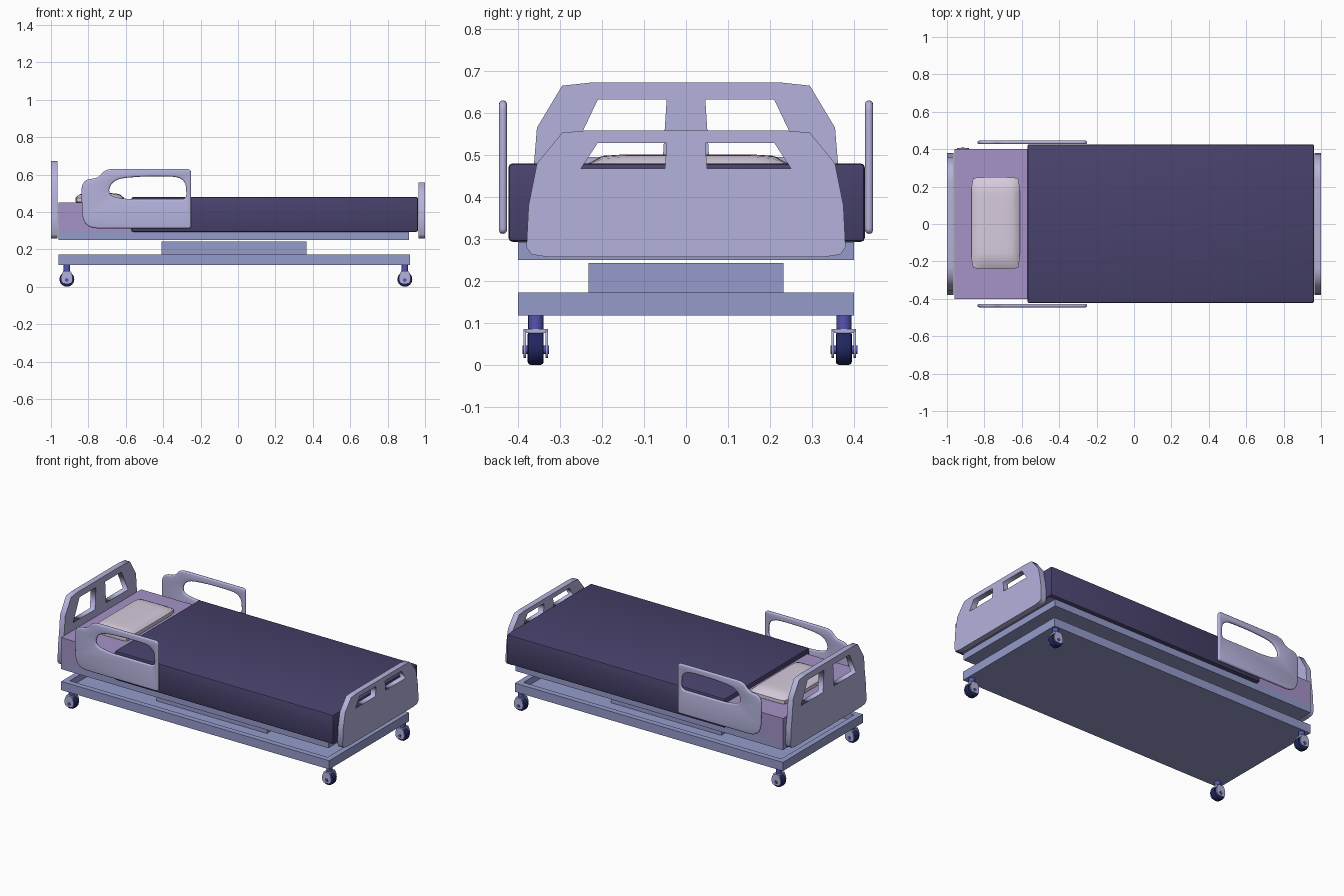
import bpy, bmesh
from math import radians
from mathutils import Vector, Matrix

if "Cube" in bpy.data.objects:
    bpy.data.objects.remove(bpy.data.objects["Cube"])


def material(name, rgb):
    m = bpy.data.materials.new(name)
    m.diffuse_color = (*rgb, 1)
    m.use_nodes = True
    m.node_tree.nodes["Principled BSDF"].inputs["Base Color"].default_value = m.diffuse_color
    return m


FRAME = material("frame_blue", (0.30, 0.33, 0.60))
PANEL = material("panel_lavender", (0.46, 0.45, 0.72))
SHEET = material("mattress_purple", (0.38, 0.29, 0.58))
BLANKET = material("blanket_navy", (0.065, 0.055, 0.15))
PILLOW = material("pillow_pale", (0.68, 0.60, 0.72))
TYRE = material("tyre_navy", (0.015, 0.02, 0.12))
STEM = material("stem_blue", (0.09, 0.09, 0.45))


def finish(name, bm, mat, smooth=False):
    bmesh.ops.recalc_face_normals(bm, faces=bm.faces)
    me = bpy.data.meshes.new(name)
    bm.to_mesh(me)
    bm.free()
    ob = bpy.data.objects.new(name, me)
    bpy.context.collection.objects.link(ob)
    me.materials.append(mat)
    if smooth:
        bpy.ops.object.select_all(action='DESELECT')
        ob.select_set(True)
        bpy.context.view_layer.objects.active = ob
        bpy.ops.object.shade_smooth_by_angle(angle=radians(40))
    return ob


def box_mesh(lo, hi):
    lo, hi = Vector(lo), Vector(hi)
    bm = bmesh.new()
    bmesh.ops.create_cube(bm, size=1, matrix=Matrix.Translation((lo + hi) / 2)
                          @ Matrix.Diagonal((*(hi - lo), 1)))
    return bm


def box(name, lo, hi, mat, bevel=0.0, segments=2):
    bm = box_mesh(lo, hi)
    if bevel:
        bmesh.ops.bevel(bm, geom=bm.edges[:], offset=bevel, segments=segments,
                        profile=0.5, affect='EDGES')
    return finish(name, bm, mat, bool(bevel))


def cylinder(name, centre, radius, depth, mat, axis='Y', sides=16, bevel=0.0):
    bm = bmesh.new()
    rot = Matrix.Rotation(radians(90), 4, 'X') if axis == 'Y' else Matrix()
    bmesh.ops.create_cone(bm, cap_ends=True, segments=sides, radius1=radius, radius2=radius,
                          depth=depth, matrix=Matrix.Translation(centre) @ rot)
    if bevel:
        rim = [e for e in bm.edges if any(len(f.verts) > 4 for f in e.link_faces)]
        bmesh.ops.bevel(bm, geom=rim, offset=bevel, segments=2, profile=0.5, affect='EDGES')
    return finish(name, bm, mat, True)


def rounded(points, steps=5):
    """Fillet each (x, y, radius) corner of a closed outline."""
    out = []
    for i, (x, y, r) in enumerate(points):
        p = Vector((x, y))
        if not r:
            out.append(p)
            continue
        a = Vector(points[i - 1][:2]) - p
        b = Vector(points[(i + 1) % len(points)][:2]) - p
        a, b = (d.normalized() * min(r, d.length * 0.49) for d in (a, b))
        for k in range(steps + 1):
            t = k / steps
            out.append(p + a * (1 - t) ** 2 + b * t ** 2)
    return out


def plate(name, outlines, thickness, matrix, mat, bevel=0.0):
    """Extrude a flat outline with holes, optionally with rounded edges."""
    cu = bpy.data.curves.new(name, 'CURVE')
    cu.dimensions, cu.fill_mode = '2D', 'BOTH'
    cu.extrude = thickness / 2 - bevel
    cu.bevel_depth, cu.bevel_resolution, cu.offset = bevel, 2, -bevel
    for pts in outlines:
        sp = cu.splines.new('POLY')
        sp.points.add(len(pts) - 1)
        for q, p in zip(sp.points, pts):
            q.co = (p[0], p[1], 0, 1)
        sp.use_cyclic_u = True
    tmp = bpy.data.objects.new(name + "_curve", cu)
    bpy.context.collection.objects.link(tmp)
    deps = bpy.context.evaluated_depsgraph_get()
    me = bpy.data.meshes.new_from_object(tmp.evaluated_get(deps))
    bm = bmesh.new()
    bm.from_mesh(me)
    bpy.data.objects.remove(tmp)
    bpy.data.meshes.remove(me)
    bmesh.ops.remove_doubles(bm, verts=bm.verts[:], dist=1e-5)
    bm.transform(matrix)
    return finish(name, bm, mat, bool(bevel))


def mirrored(half):
    return half + [(-x, y) for x, y in reversed(half)]


# Base tray with a raised rim
bm = box_mesh((-0.96, -0.40, 0.117), (0.92, 0.40, 0.172))
top = [f for f in bm.faces if f.normal.z > 0.9]
bmesh.ops.inset_region(bm, faces=top, thickness=0.05)
floor = bmesh.ops.extrude_face_region(bm, geom=top)
bmesh.ops.delete(bm, geom=top, context='FACES_ONLY')
bmesh.ops.translate(bm, vec=(0, 0, -0.04),
                    verts=[v for v in floor['geom'] if isinstance(v, bmesh.types.BMVert)])
finish("base_frame", bm, FRAME)

# Lift column, mattress deck and bedding
box("lift_column", (-0.41, -0.232, 0.132), (0.365, 0.232, 0.243), FRAME)
box("mattress_deck", (-0.96, -0.40, 0.25), (0.915, 0.40, 0.295), FRAME)
box("mattress", (-0.96, -0.40, 0.292), (0.955, 0.40, 0.45), SHEET)
box("blanket", (-0.57, -0.423, 0.293), (0.963, 0.426, 0.48), BLANKET, 0.01)

# Pillow: a cushion thinning towards its edges
bm = bmesh.new()
bmesh.ops.create_cube(bm, size=2)
bmesh.ops.subdivide_edges(bm, edges=bm.edges[:], cuts=11, use_grid_fill=True)
for v in bm.verts:
    u, w, h = v.co
    puff = ((1 - u ** 4) * (1 - w ** 8)) ** 0.5
    v.co = (-0.74 + 0.13 * u * (1 - 0.07 * w ** 8), 0.005 + 0.245 * w * (1 - 0.03 * u ** 8),
            0.465 + 0.036 * h * (0.3 + 0.7 * puff))
finish("pillow", bm, PILLOW, True)

# Headboard and footboard, each with two handle windows
TO_END = Matrix.Rotation(radians(90), 4, 'Z') @ Matrix.Rotation(radians(90), 4, 'X')
low = [(0.33, 0.257), (0.368, 0.263), (0.38, 0.28), (0.375, 0.38)]
foot = low + [(0.355, 0.48), (0.295, 0.553), (0.24, 0.558)]
head = low + [(0.362, 0.48), (0.355, 0.565), (0.295, 0.665), (0.23, 0.672)]
foot_window = [(0.25, 0.468), (0.21, 0.529), (0.037, 0.529), (0.045, 0.468)]
foot_window[2:] = [(0.046, 0.529), (0.05, 0.468)]
head_window = [(0.275, 0.495), (0.21, 0.632), (0.046, 0.632), (0.055, 0.495)]
for name, x, outline, window in (("headboard", -0.982, head, head_window),
                                 ("footboard", 0.982, foot, foot_window)):
    plate(name, [mirrored(outline), window, [(-a, b) for a, b in window]], 0.036,
          Matrix.Translation((x, 0, 0)) @ TO_END, PANEL)

# Side rails with a grip opening
rail = rounded([(-0.25, 0.312, 0.015), (-0.25, 0.63, 0.025), (-0.71, 0.63, 0.05),
                (-0.745, 0.582, 0.03), (-0.84, 0.57, 0.07), (-0.83, 0.312, 0.08)])
grip = rounded([(-0.275, 0.468, 0.03), (-0.28, 0.588, 0.08), (-0.50, 0.592, 0.1),
                (-0.67, 0.575, 0.07), (-0.70, 0.488, 0.06), (-0.60, 0.468, 0.05)])
for side, y in (("front", -0.436), ("back", 0.436)):
    plate("side_rail_" + side, [rail, grip], 0.019,
          Matrix.Translation((0, y, 0)) @ Matrix.Rotation(radians(90), 4, 'X'), PANEL, 0.009)

# Casters: stem, fork, hub and wheel at each corner
fork = rounded([(-0.034, 0.05, 0.02), (-0.026, 0.016, 0.015), (0.026, 0.016, 0.015),
                (0.034, 0.05, 0.02), (0.02, 0.084, 0.01), (-0.02, 0.084, 0.01)], 3)
for i, x in enumerate((-0.915, 0.892)):
    for j, y in enumerate((-0.358, 0.376)):
        tag = f"_{i}{j}"
        cylinder("caster_stem" + tag, (x, y, 0.099), 0.018, 0.04, STEM, 'Z')
        cylinder("caster_wheel" + tag, (x, y, 0.04), 0.04, 0.038, TYRE, sides=16, bevel=0.007)
        cylinder("caster_hub" + tag, (x, y, 0.036), 0.01, 0.064, STEM, sides=10)
        box("caster_fork_top" + tag, (x - 0.02, y - 0.029, 0.076), (x + 0.02, y + 0.029, 0.085), PANEL)
        for k in (-1, 1):
            plate("caster_fork_arm" + tag + "ab"[k > 0], [fork], 0.006,
                  Matrix.Translation((x, y + k * 0.026, 0)) @ Matrix.Rotation(radians(90), 4, 'X'),
                  PANEL)
